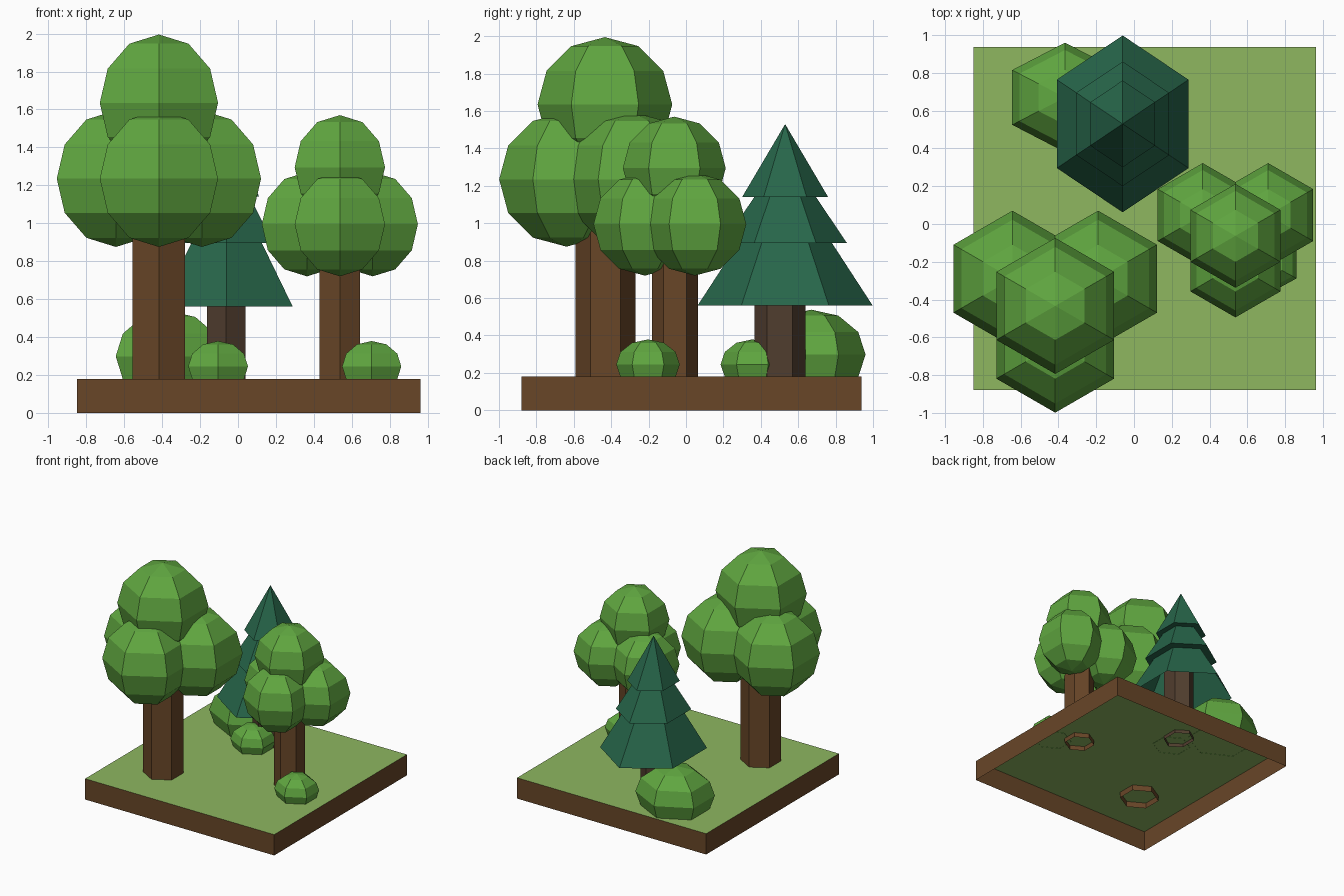
import bpy, math

if "Cube" in bpy.data.objects:
    bpy.data.objects.remove(bpy.data.objects["Cube"])


def material(name, r, g, b):
    lin = lambda c: ((c / 255 + 0.055) / 1.055) ** 2.4
    m = bpy.data.materials.new(name)
    m.diffuse_color = (lin(r), lin(g), lin(b), 1)
    m.use_nodes = True
    m.node_tree.nodes["Principled BSDF"].inputs["Base Color"].default_value = m.diffuse_color
    return m


GRASS = material("grass green", 142, 183, 96)
EARTH = material("bark brown", 104, 70, 39)
LEAF = material("leaf green", 96, 167, 64)
PINE = material("pine green", 39, 102, 74)
PINE_BARK = material("dark bark", 80, 61, 46)


def make(name, verts, faces, mat):
    me = bpy.data.meshes.new(name)
    me.from_pydata(verts, [], faces)
    me.materials.append(mat)
    me.update()
    ob = bpy.data.objects.new(name, me)
    bpy.context.collection.objects.link(ob)
    return ob


def lathe(name, profile, cx, cy, mat, sx=1.0, sy=1.0):
    """Six-sided surface from (radius, z) pairs, bottom to top, corners on +-y."""
    verts, rings, faces = [], [], []
    for r, z in profile:
        start = len(verts)
        if r < 1e-6:
            verts.append((cx, cy, z))
            rings.append([start] * 6)
        else:
            for k in range(6):
                a = math.pi / 2 + k * math.pi / 3
                verts.append((cx + sx * r * math.cos(a), cy + sy * r * math.sin(a), z))
            rings.append(list(range(start, start + 6)))
    for lo, hi in zip(rings, rings[1:]):
        for k in range(6):
            n = (k + 1) % 6
            faces.append(list(dict.fromkeys([lo[k], lo[n], hi[n], hi[k]])))
    return make(name, verts, faces, mat)


def ball(r, cz, rz, first=0):
    """Profile of a six-ring ball; first skips the lowest rings."""
    return [(r * math.sin(i * math.pi / 6) if 0 < i < 6 else 0,
             cz - rz * math.cos(i * math.pi / 6)) for i in range(first, 7)]


# Ground: grass sheet on four earth walls, open below
x0, x1, y0, y1, top = -0.85, 0.963, -0.88, 0.938, 0.18
corners = [(x0, y0), (x1, y0), (x1, y1), (x0, y1)]
make("grass_top", [(x, y, top) for x, y in corners], [(0, 1, 2, 3)], GRASS)
make("earth_sides", [(x, y, z) for z in (0, top) for x, y in corners],
     [(k, (k + 1) % 4, (k + 1) % 4 + 4, k + 4) for k in range(4)], EARTH)


# Round trees: trunk, three low leaf clumps and one on top
def round_tree(name, cx, cy, r, trunk_r, low_z, top_z, bottom):
    lathe(name + "_trunk", [(trunk_r, bottom), (trunk_r, low_z)], cx, cy, EARTH)
    clumps = [(-0.63, 0.39, low_z), (0.63, 0.39, low_z), (0, -0.58, low_z), (0, -0.01, top_z)]
    for i, (dx, dy, z) in enumerate(clumps):
        lathe(f"{name}_leaves_{i + 1}", ball(r, z, r), cx + dx * r, cy + dy * r, LEAF)


round_tree("large_tree", -0.417, -0.43, 0.36, 0.16, 1.235, 1.635, 0.13)
round_tree("small_tree", 0.537, -0.06, 0.275, 0.123, 0.995, 1.295, 0.14)

# Pine: stepped hollow cone over a darker trunk
lathe("pine_trunk", [(0.136, 0.15), (0.136, 0.9)], -0.062, 0.502, PINE_BARK, sx=0.86)
lathe("pine_needles", [(0.468, 0.56), (0.25, 0.895), (0.33, 0.895), (0.165, 1.14),
                       (0.23, 1.14), (0, 1.53)], -0.06, 0.53, PINE, sx=0.86)

# Bushes: balls cut off at the grass
for name, x, y, rx, ry, rz in [("large_bush", -0.365, 0.67, 0.323, 0.29, 0.24),
                               ("middle_bush", -0.105, 0.355, 0.182, 0.17, 0.134),
                               ("right_bush", 0.705, -0.203, 0.18, 0.17, 0.134)]:
    lathe(name, ball(1, 0.178 + rz / 2, rz, first=2), x, y, LEAF, rx, ry)
